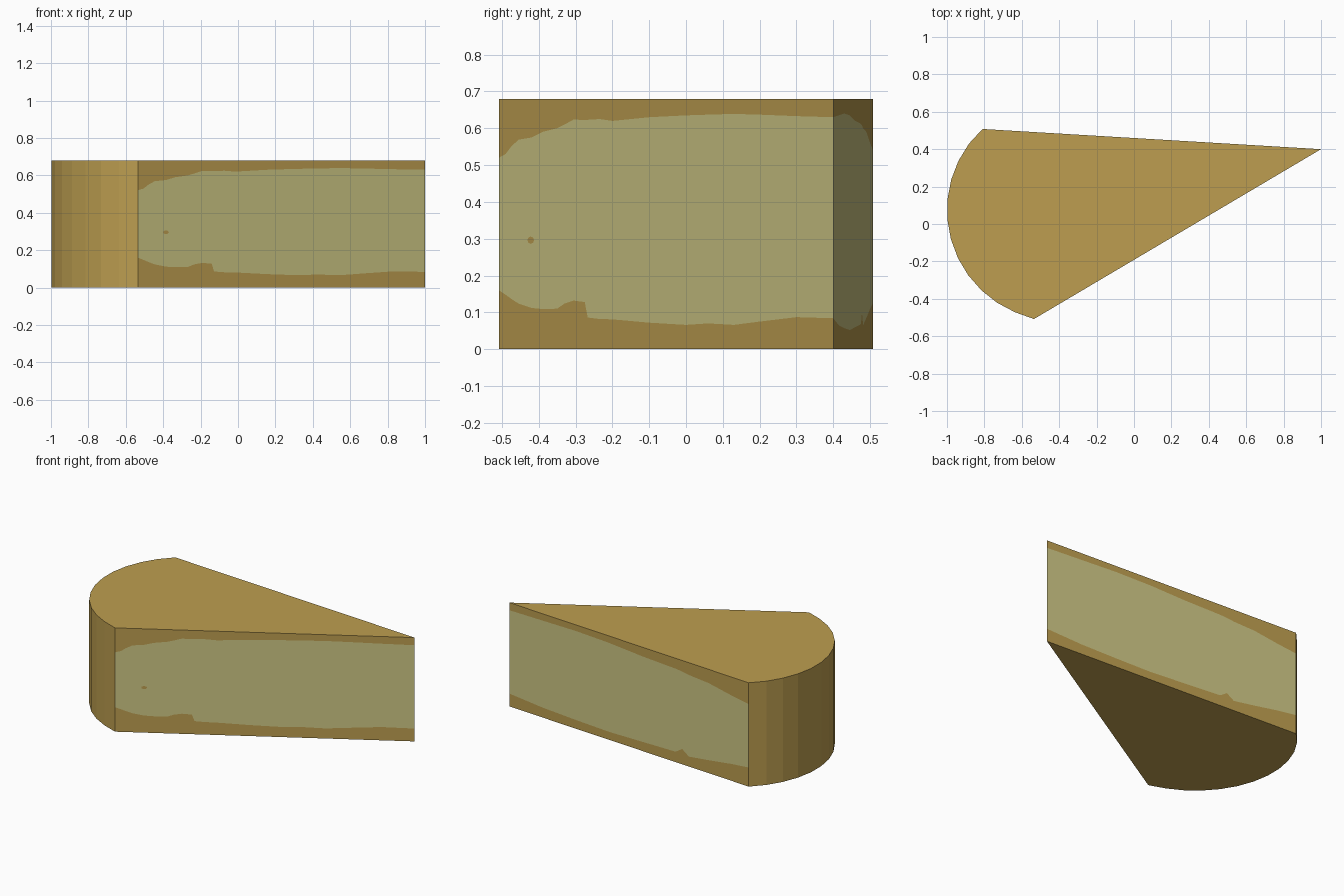
import bpy, bmesh, math
from mathutils import Vector

if "Cube" in bpy.data.objects:
    bpy.data.objects.remove(bpy.data.objects["Cube"])

H = 0.68
CUT_START, TIP, BACK = Vector((-0.535, -0.508)), Vector((1.0, 0.40)), Vector((-0.81, 0.508))


def material(name, rgb):
    m = bpy.data.materials.new(name)
    lin = [((c / 255 + 0.055) / 1.055) ** 2.4 for c in rgb]
    m.diffuse_color = (*lin, 1)
    m.use_nodes = True
    m.node_tree.nodes["Principled BSDF"].inputs["Base Color"].default_value = m.diffuse_color
    return m


rind = material("golden rind", (189, 158, 80))
paste = material("pale interior", (206, 199, 133))

# Cut walls: (y, lower rind edge, upper rind edge)
front_cut = [
    (-0.508, .160, .520), (-0.49, .148, .530), (-0.475, .137, .550), (-0.455, .124, .569),
    (-0.42, .112, .575), (-0.39, .109, .590), (-0.35, .110, .600), (-0.33, .124, .610),
    (-0.305, .132, .624), (-0.275, .128, .622), (-0.267, .086, .623), (-0.235, .082, .625),
    (-0.20, .081, .620), (-0.10, .072, .630), (0.0, .066, .635), (0.06, .070, .637),
    (0.13, .066, .639), (0.20, .075, .637), (0.30, .087, .633), (0.40, .084, .630)]
back_cut = [
    (0.40, .084, .630), (0.415, .065, .635), (0.43, .057, .640), (0.445, .052, .635),
    (0.46, .060, .620), (0.475, .068, .612), (0.478, .100, .608), (0.481, .065, .600),
    (0.49, .085, .590), (0.50, .110, .560), (0.508, .125, .540)]


def columns(table, a, b):
    """Place each table row along the wall from a to b."""
    return [(a.lerp(b, (y - a.y) / (b.y - a.y)), lo, hi) for y, lo, hi in table]


# Rounded outer rind, an arc from the back corner to the front corner
centre = Vector((-0.407, 0.075))
a0 = math.atan2(BACK.y - centre.y, BACK.x - centre.x)
a1 = 2 * math.pi + math.atan2(CUT_START.y - centre.y, CUT_START.x - centre.x)
N = 12
arc = [centre + 0.593 * Vector((math.cos(a), math.sin(a)))
       for a in (a0 + (a1 - a0) * i / N for i in range(N + 1))]
arc[0], arc[-1] = BACK, CUT_START

# Cheese wedge
bm = bmesh.new()


def face(points, mat):
    f = bm.faces.new([bm.verts.new(p) for p in points])
    f.material_index = mat


def quad(p, q, z0p, z0q, z1p, z1q, mat):
    face([(*p, z0p), (*q, z0q), (*q, z1q), (*p, z1p)], mat)


walls = [columns(front_cut, CUT_START, TIP), columns(back_cut, TIP, BACK)]
for wall in walls:
    for (p, lp, hp), (q, lq, hq) in zip(wall, wall[1:]):
        quad(p, q, 0, 0, lp, lq, 0)
        quad(p, q, lp, lq, hp, hq, 1)
        quad(p, q, hp, hq, H, H, 0)
for p, q in zip(arc, arc[1:]):
    quad(p, q, 0, 0, H, H, 0)

# Top and bottom rind
outline = [c[0] for w in walls for c in w[:-1]] + arc[:-1]
face([(*p, H) for p in outline], 0)
face([(*p, 0) for p in reversed(outline)], 0)
bmesh.ops.remove_doubles(bm, verts=bm.verts, dist=1e-5)


def finish(bm, name, mats):
    me = bpy.data.meshes.new(name)
    bm.to_mesh(me)
    bm.free()
    for m in mats:
        me.materials.append(m)
    bpy.context.collection.objects.link(bpy.data.objects.new(name, me))


finish(bm, "cheese_wedge", [rind, paste])

# Small rind speck on the front cut
bm = bmesh.new()
along = (TIP - CUT_START).normalized()
out = Vector((along.y, -along.x))
mid = CUT_START.lerp(TIP, (-0.42 - CUT_START.y) / (TIP.y - CUT_START.y)) + out * 0.002
ring = []
for i in range(8):
    a = math.tau * i / 8
    ring.append((*(mid + along * 0.018 * math.cos(a)), 0.296 + 0.01 * math.sin(a)))
face(ring, 0)
finish(bm, "rind_speck", [rind])
